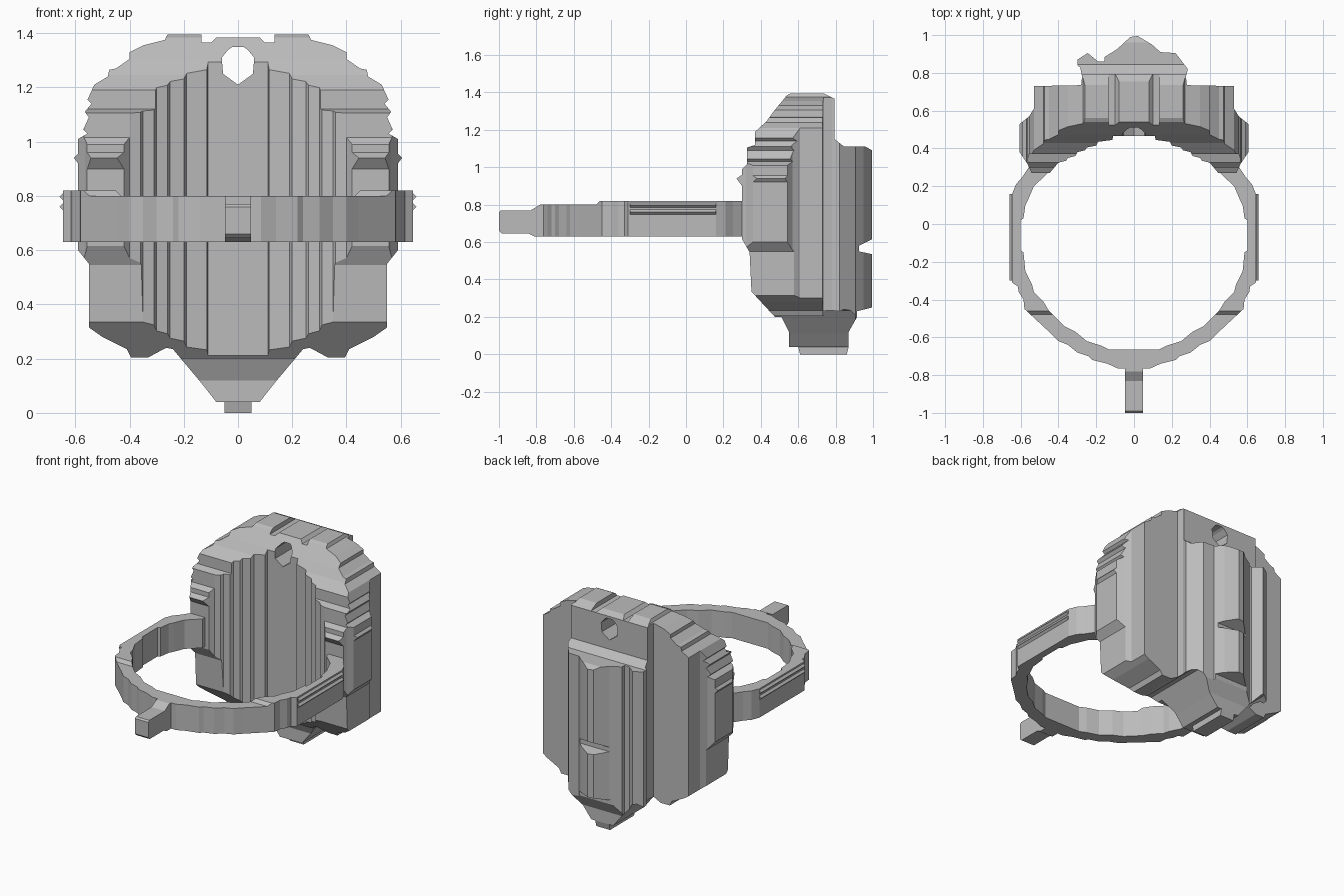
import bpy, bmesh

grey = bpy.data.materials.new("warm_grey")
grey.diffuse_color = (0.5, 0.5, 0.5, 1)


def prism(name, pts, axis, lo, hi):
    """Extrude a closed 2D profile along one axis."""
    place = {"x": lambda a, b, t: (t, a, b),
             "y": lambda a, b, t: (a, t, b),
             "z": lambda a, b, t: (a, b, t)}[axis]
    bm = bmesh.new()
    face = bm.faces.new([bm.verts.new(place(a, b, lo)) for a, b in pts])
    ext = bmesh.ops.extrude_face_region(bm, geom=[face])
    move = [v for v in ext["geom"] if isinstance(v, bmesh.types.BMVert)]
    bmesh.ops.translate(bm, verts=move, vec=place(0, 0, hi - lo))
    bmesh.ops.recalc_face_normals(bm, faces=bm.faces)
    me = bpy.data.meshes.new(name)
    bm.to_mesh(me)
    bm.free()
    me.materials.append(grey)
    ob = bpy.data.objects.new(name, me)
    bpy.context.collection.objects.link(ob)
    return ob


def cut(ob, tool, mode):
    """Apply a boolean and discard the cutter."""
    mod = ob.modifiers.new("cut", "BOOLEAN")
    mod.operation, mod.object, mod.solver = mode, tool, "EXACT"
    bpy.context.view_layer.objects.active = ob
    bpy.ops.object.modifier_apply(modifier="cut")
    bpy.data.objects.remove(tool)


def mirrored(half):
    """Close a right-hand half profile with its mirror image."""
    return half + [(-a, b) for a, b in reversed(half) if abs(a) > 1e-6]


# Shield body: front outline, side profile and plan profile intersected
outline = [(.08, 1.385), (.1, 1.365), (.135, 1.365), (.135, 1.395), (.26, 1.395),
           (.27, 1.375), (.35, 1.355), (.4, 1.33), (.4, 1.305), (.45, 1.27),
           (.475, 1.265), (.48, 1.24), (.53, 1.21), (.555, 1.155), (.54, 1.14),
           (.565, 1.11), (.55, 1.09), (.57, 1.045), (.555, 1.03), (.59, 1.01),
           (.59, .955), (.605, .94), (.59, .92), (.59, .60), (.55, .55),
           (.55, .315), (.5, .28), (.41, .235), (.395, .205), (.33, .205),
           (.265, .24), (.24, .235), (.135, .11), (.08, .04), (.05, .04), (.05, 0)]
side = [(.61, 0), (.6, .04), (.55, .04), (.55, .12), (.51, .2), (.475, .2),
        (.35, .335), (.34, .545), (.3, .615), (.3, .9), (.27, .94), (.3, .96),
        (.3, .99), (.325, 1.015), (.325, 1.105), (.37, 1.12), (.37, 1.19),
        (.43, 1.245), (.47, 1.3), (.54, 1.385), (.56, 1.395), (.735, 1.395),
        (.795, 1.365), (.795, 1.15), (.845, 1.11), (.96, 1.11), (.995, 1.09),
        (.995, .615), (.925, .58), (.925, .55), (.995, .535), (.995, .25),
        (.915, .23), (.915, .2), (.87, .12), (.87, .04), (.86, 0)]
front_half = [(.11, .465), (.115, .445), (.19, .435), (.2, .415), (.25, .405),
              (.26, .39), (.3, .38), (.31, .36), (.35, .35), (.36, .335),
              (.4, .325), (.45, .265), (.54, .265), (.565, .32), (.605, .38),
              (.605, .53), (.555, .57), (.53, .61), (.53, .73), (.28, .735), (.275, .78)]
ridge = [(.285, .82), (.22, .905), (.14, .91), (.095, .95), (.02, .995), (-.02, .99),
         (-.09, .925), (-.155, .885), (-.155, .86), (-.19, .86), (-.245, .905),
         (-.3, .87), (-.3, .84), (-.285, .83)]
plan = front_half + ridge + [(-a, b) for a, b in reversed(front_half)]

body = prism("shield_body", mirrored(outline), "y", .2, 1.1)
cut(body, prism("side_cutter", side, "x", -.8, .8), "INTERSECT")
cut(body, prism("plan_cutter", plan, "z", -.1, 1.5), "INTERSECT")

# Drop-shaped hanging hole
drop = [(0, 1.21), (.055, 1.25), (.06, 1.31), (.035, 1.34), (.02, 1.35)]
cut(body, prism("hole_cutter", mirrored(drop), "y", .1, 1.2), "DIFFERENCE")

# Ring band: open loop whose ends run into the body
outer = [(0, -.765), (.085, -.765), (.14, -.74), (.22, -.72), (.24, -.7), (.3, -.68),
         (.35, -.64), (.4, -.62), (.445, -.575), (.58, -.45), (.585, -.4), (.61, -.36),
         (.615, -.33), (.645, -.31), (.645, .16), (.625, .21), (.59, .25), (.53, .34)]
inner = [(.45, .31), (.45, .275), (.53, .2), (.56, .13), (.575, .1), (.585, .03), (.6, .02),
         (.6, -.14), (.585, -.15), (.575, -.25), (.54, -.32), (.53, -.36), (.48, -.41),
         (.45, -.46), (.37, -.54), (.31, -.57), (.25, -.62), (.17, -.645), (.13, -.665),
         (0, -.665)]
half = outer + inner
loop = half[:-1] + [(0, -.665)] + [(-a, b) for a, b in reversed(half[1:-1])]
# walk: right outer, right inner, left inner, left outer
band = prism("ring_band", loop, "z", .6, .9)
band_side = [(-.84, .63), (.38, .63), (.38, .82), (-.46, .82), (-.48, .80), (-.84, .80)]
cut(band, prism("band_cutter", band_side, "x", -.8, .8), "INTERSECT")

# Front post
post = [(-1, .66), (-.985, .645), (-.84, .645), (-.81, .63), (-.72, .63),
        (-.72, .80), (-.78, .80), (-.83, .77), (-.99, .77), (-1, .76)]
prism("front_post", post, "x", -.048, .048)

# Small ribs on both flanks of the band
for s, label in ((1, "right"), (-1, "left")):
    for z in (.76, .797):
        tri = [(s * .64, z - .018), (s * .658, z), (s * .64, z + .018)]
        prism(label + "_band_rib", tri, "y", -.3, .16)
